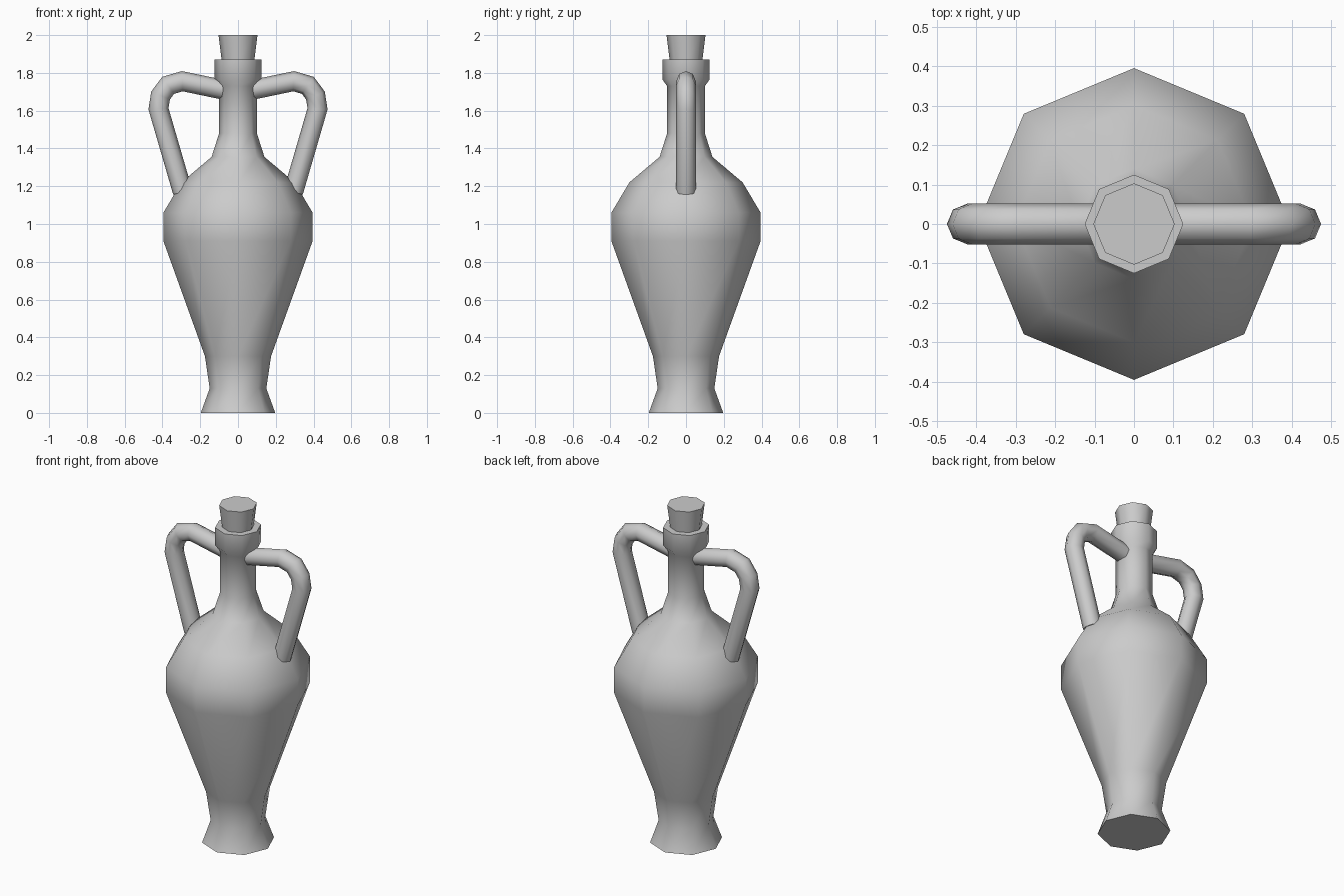
import bpy, bmesh, math
from mathutils import Vector

cube = bpy.data.objects.get("Cube")
if cube:
    bpy.data.objects.remove(cube)

SIDES = 8

clay = bpy.data.materials.new("grey clay")
clay.use_nodes = True
clay.diffuse_color = (0.6, 0.6, 0.6, 1)
clay.node_tree.nodes["Principled BSDF"].inputs["Base Color"].default_value = clay.diffuse_color


def skin_rings(name, rings):
    """Join rings of points into a closed, capped, smooth-shaded tube."""
    bm = bmesh.new()
    loops = [[bm.verts.new(p) for p in ring] for ring in rings]
    for a, b in zip(loops, loops[1:]):
        for i in range(SIDES):
            j = (i + 1) % SIDES
            bm.faces.new((a[i], a[j], b[j], b[i]))
    bm.faces.new(loops[0])
    bm.faces.new(loops[-1])
    bmesh.ops.recalc_face_normals(bm, faces=bm.faces)
    mesh = bpy.data.meshes.new(name)
    bm.to_mesh(mesh)
    bm.free()
    mesh.materials.append(clay)
    obj = bpy.data.objects.new(name, mesh)
    bpy.context.collection.objects.link(obj)
    bpy.ops.object.select_all(action='DESELECT')
    obj.select_set(True)
    bpy.context.view_layer.objects.active = obj
    bpy.ops.object.shade_smooth_by_angle(angle=math.radians(60))
    return obj


def circle(centre, u, v, ru, rv):
    steps = [math.tau * i / SIDES for i in range(SIDES)]
    return [centre + u * ru * math.cos(t) + v * rv * math.sin(t) for t in steps]


def lathe(name, profile):
    x, y = Vector((1, 0, 0)), Vector((0, 1, 0))
    return skin_rings(name, [circle(Vector((0, 0, z)), x, y, r, r) for r, z in profile])


def handle(name, side, path, radius):
    """Sweep a round section along a bent path with mitred corners."""
    pts = [Vector((side * x, 0, z)) for x, z in path]
    y = Vector((0, 1, 0))
    rings = []
    for i, p in enumerate(pts):
        before = (p - pts[i - 1]).normalized() if i else (pts[1] - p).normalized()
        after = (pts[i + 1] - p).normalized() if i + 1 < len(pts) else before
        tangent = (before + after).normalized()
        rings.append(circle(p, tangent.cross(y), y, radius / tangent.dot(before), radius))
    return skin_rings(name, rings)


# Jar from foot to collar
lathe("jar_body", [(0.197, 0), (0.15, 0.13), (0.175, 0.3), (0.395, 0.91),
                   (0.395, 1.06), (0.3, 1.22), (0.14, 1.355), (0.1, 1.48),
                   (0.1, 1.73), (0.125, 1.765), (0.125, 1.87)])

# Tapered stopper
lathe("stopper", [(0.083, 1.84), (0.103, 2.0)])

# Pair of handles from neck to shoulder
arch = [(0.06, 1.707), (0.295, 1.756), (0.37, 1.734), (0.41, 1.68),
        (0.421, 1.61), (0.293, 1.17)]
for label, side in (("left", 1), ("right", -1)):
    handle(label + "_handle", side, arch, 0.052)
